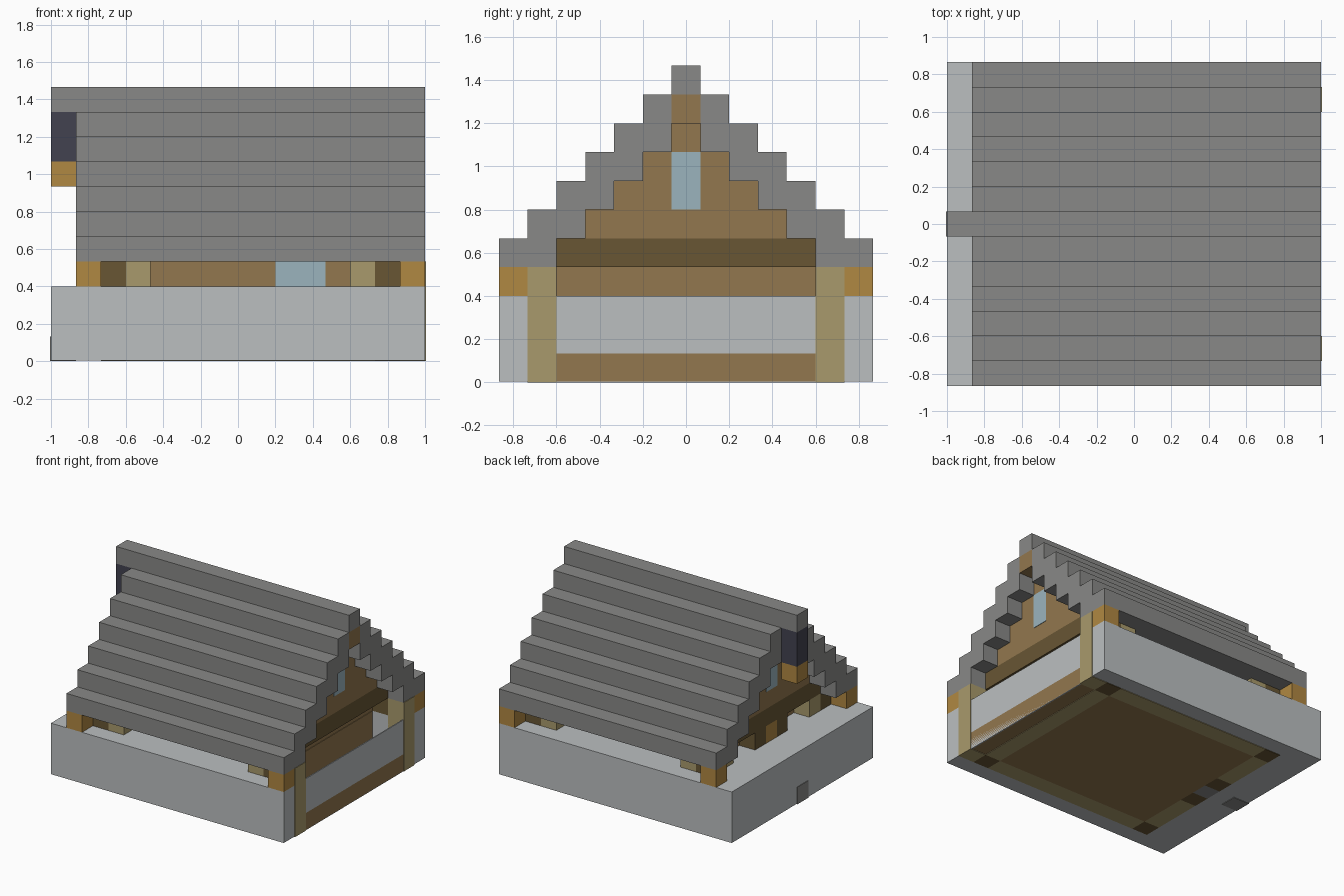
import bpy

if "Cube" in bpy.data.objects:
    bpy.data.objects.remove(bpy.data.objects["Cube"])

U = 2 / 15  # edge of one block


def material(name, r, g, b):
    def linear(c):
        c /= 255
        return c / 12.92 if c <= 0.04045 else ((c + 0.055) / 1.055) ** 2.4
    m = bpy.data.materials.new(name)
    m.use_nodes = True
    col = (linear(r), linear(g), linear(b), 1)
    m.diffuse_color = col
    m.node_tree.nodes["Principled BSDF"].inputs["Base Color"].default_value = col
    return m


SNOW = material("pale grey", 187, 191, 192)
STONE = material("roof grey", 137, 137, 135)
PLANK = material("plank brown", 146, 119, 78)
LOG = material("dark brown", 104, 86, 52)
TAN = material("tan wood", 169, 154, 108)
ORANGE = material("orange wood", 176, 136, 66)
GLASS = material("pale blue", 155, 180, 190)
NAVY = material("navy", 66, 66, 80)


def box(name, mat, x, y, z):
    """Box from block-unit ranges along x, y and z."""
    size = [(r[1] - r[0]) * U for r in (x, y, z)]
    mid = [(r[1] + r[0]) / 2 * U for r in (x, y, z)]
    bpy.ops.mesh.primitive_cube_add(size=1, location=mid)
    ob = bpy.context.object
    ob.name = name
    ob.data.materials.append(mat)
    for v in ob.data.vertices:
        v.co = [c * s for c, s in zip(v.co, size)]
    return ob


def pair(name, mat, x, y, z):
    """Box mirrored front to back."""
    box("back_" + name, mat, x, y, z)
    box("front_" + name, mat, x, (-y[1], -y[0]), z)


T = 0.03  # plate thickness in blocks
WEST, EAST = -5.5, 6.5

# ground slab, with a trench along the +x wall
box("ground", SNOW, (-7.5, 5.5), (-6.5, 6.5), (T, 3))
pair("ground_corner", SNOW, (5.5, 7.5), (4.5, 6.5), (T, 3))
box("trench_floor", PLANK, (5.5, 7.5), (-4.5, 4.5), (T, 1))
box("trench_rim", SNOW, (7.44, 7.5), (-4.5, 4.5), (0, 3))
box("trench_wall", PLANK, (5.5, 5.53), (-4.5, 4.5), (1, 3))
pair("outer_post", TAN, (6.5, 7.5 + T), (4.5, 5.5), (0, 4))

# underside floor pattern
box("floor_bottom", PLANK, (-4.5, 5.5), (-4.5, 4.5), (0, T))
pair("floor_beam", TAN, (-4.5, 5.5), (4.5, 5.5), (0, T))
pair("beam_end", TAN, (6.5, 7.5), (4.5, 5.5), (0, T))
box("east_sill", TAN, (5.5, 6.5), (-4.5, 4.5), (0, T))
pair("west_sill", TAN, (-5.5, -4.5), (1.5, 4.5), (0, T))
box("threshold_bottom", STONE, (-5.5, -4.5), (-.5, .5), (0, T))
box("drain_stone", STONE, (-7.5 - T, -6.5), (-.5, .5), (0, 1))
for side, x in (("west", WEST), ("east", EAST - 1)):
    pair(side + "_post_foot", LOG, (x, x + 1), (4.5, 5.5), (0, T))
pair("door_post_foot", LOG, (-5.5, -4.5), (.5, 1.5), (0, T))

# lower walls, corner posts and braces
box("lower_wall", PLANK, (-4.5, 5.5), (-4.5, 4.5), (3, 4))
for side, x in (("west", WEST), ("east", EAST - 1)):
    pair(side + "_post", LOG, (x, x + 1), (4.5, 5.5), (3, 4))
for side, x in (("west", -4.5), ("east", 4.5)):
    pair(side + "_brace", TAN, (x, x + 1), (4.5, 5.5), (3, 4))
pair("door_side_brace", TAN, (-5.5, -4.5), (3.5, 4.5), (3, 4))
pair("door_post", LOG, (-5.5, -4.5), (.5, 1.5), (3, 4))
box("door", ORANGE, (-5.5, -4.5), (-.5, .5), (3, 4))
pair("side_window", GLASS, (1.5, 3.5), (4.5, 4.5 + T), (3, 4))
for side, x in (("west", -6.5), ("east", 6.5)):
    pair(side + "_eave_block", ORANGE, (x, x + 1), (5.5, 6.5), (3, 4))

# gable walls, stepped under the roof
box("wall_plate", LOG, (WEST, EAST), (-4.5, 4.5), (4, 5))
for i, half in enumerate((3.5, 2.5, 1.5, .5, .5)):
    box("gable_step_%d" % i, PLANK, (WEST, EAST), (-half, half), (5 + i, 6 + i))
box("east_gable_window", GLASS, (EAST, EAST + T), (-.5, .5), (6, 8))
box("west_gable_window", GLASS, (WEST - T, WEST), (-.5, .5), (6, 8))

# stepped roof, each course two blocks deep
for i in range(6):
    outer = 6.5 - i
    pair("roof_course_%d" % i, STONE, (-6.5, 7.5), (max(outer - 2, .5), outer), (4 + i, 5 + i))
box("roof_ridge", STONE, (-7.5, 7.5), (-.5, .5), (10, 11))

# ridge supports and the hanging ornament
box("ridge_bracket", PLANK, (EAST, 7.5), (-.5, .5), (9, 10))
box("ornament_hanger", NAVY, (-7.5, -6.5), (-.5, .5), (8, 10))
box("ornament_block", ORANGE, (-7.5, -6.5), (-.5, .5), (7, 8))
